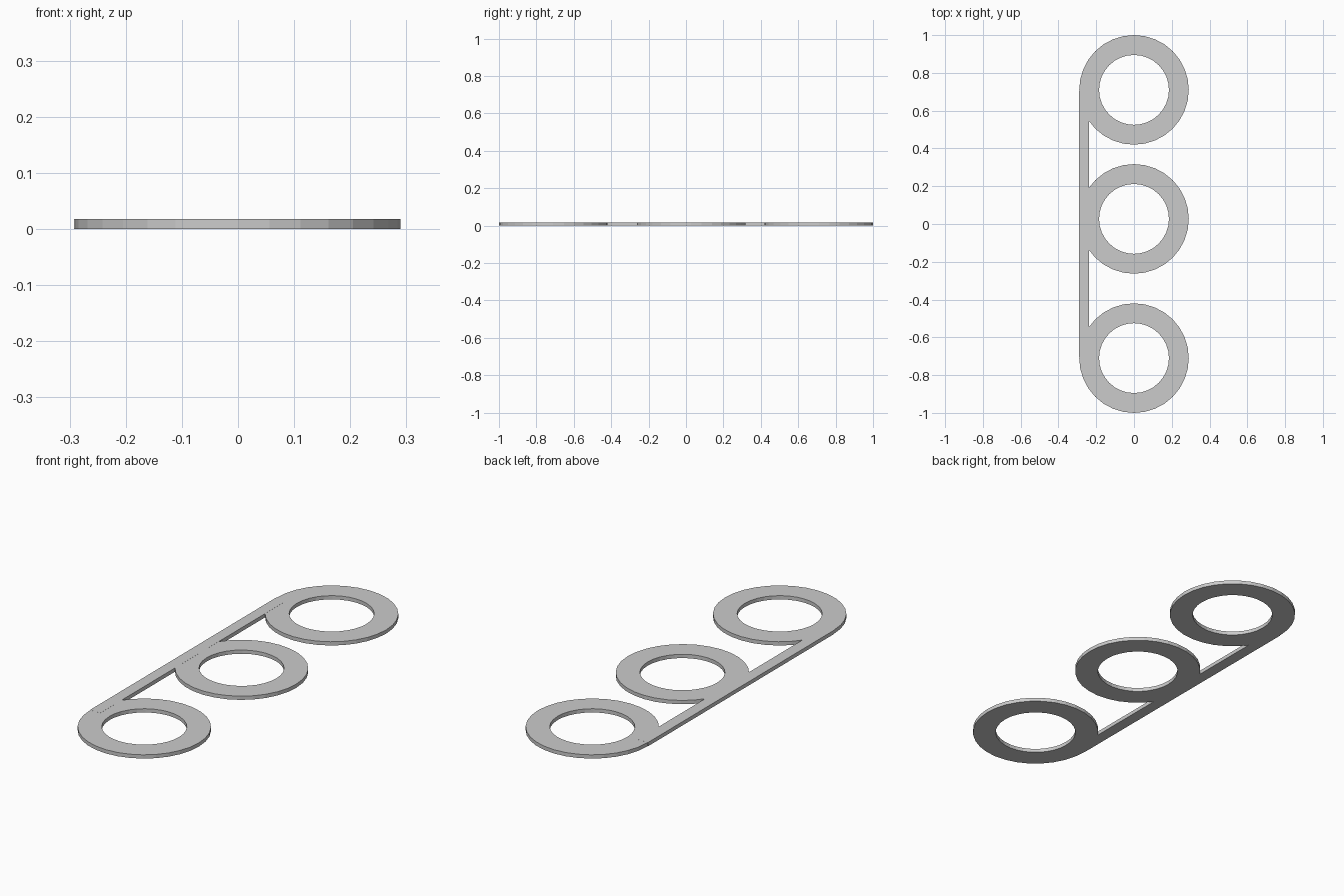
import bpy, bmesh
from math import sin, cos, tau

if "Cube" in bpy.data.objects:
    bpy.data.objects.remove(bpy.data.objects["Cube"])

THICK = 0.018
R_OUT, R_IN, SIDES = 0.29, 0.185, 32


def make_object(name, bm):
    bmesh.ops.recalc_face_normals(bm, faces=bm.faces)
    mesh = bpy.data.meshes.new(name)
    bm.to_mesh(mesh)
    bm.free()
    obj = bpy.data.objects.new(name, mesh)
    bpy.context.collection.objects.link(obj)
    return obj


def ring(name, y):
    """Flat washer with a rectangular section, centred at (0, y)."""
    bm = bmesh.new()
    section = [(R_IN, 0), (R_OUT, 0), (R_OUT, THICK), (R_IN, THICK)]
    loops = []
    for i in range(SIDES):
        a = tau * i / SIDES
        loops.append([bm.verts.new((r * cos(a), y + r * sin(a), z)) for r, z in section])
    for i in range(SIDES):
        p, q = loops[i], loops[(i + 1) % SIDES]
        for k in range(4):
            m = (k + 1) % 4
            bm.faces.new((p[k], p[m], q[m], q[k]))
    return make_object(name, bm)


def box(name, x0, x1, y0, y1, z0, z1):
    bm = bmesh.new()
    bmesh.ops.create_cube(bm, size=1)
    for v in bm.verts:
        v.co.x = x0 if v.co.x < 0 else x1
        v.co.y = y0 if v.co.y < 0 else y1
        v.co.z = z0 if v.co.z < 0 else z1
    return make_object(name, bm)


# Three flat rings in a row
for name, y in (("front_ring", -0.71), ("middle_ring", 0.027), ("back_ring", 0.71)):
    ring(name, y)

# Straight bar joining the rings along their left edge
box("connecting_bar", -0.292, -0.237, -0.705, 0.705, 0, THICK + 0.0003)
